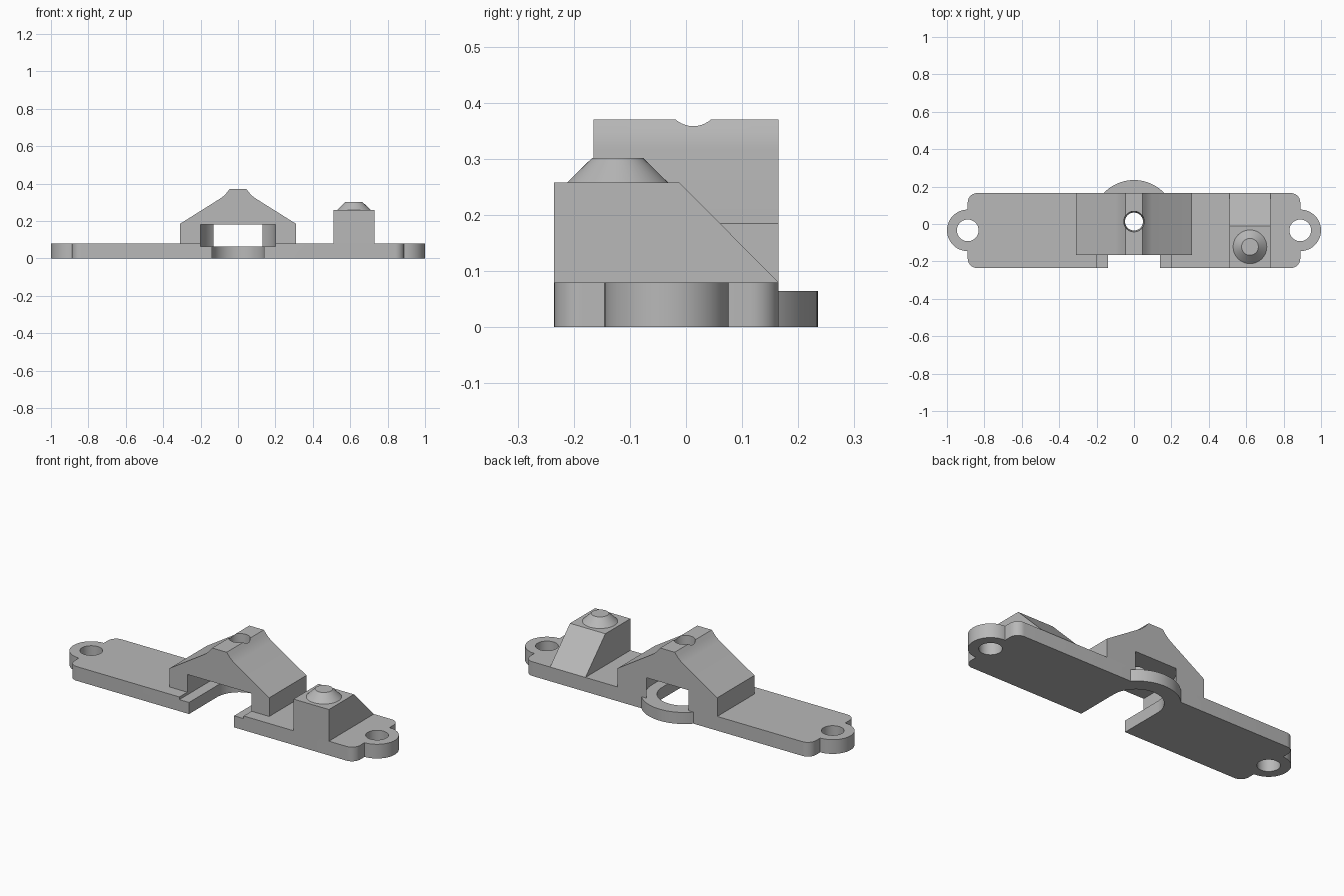
import bpy
import bmesh
from math import cos, sin, pi, radians
from mathutils import Vector

cube = bpy.data.objects.get("Cube")
if cube:
    bpy.data.objects.remove(cube, do_unlink=True)

grey = bpy.data.materials.new("plain grey")
grey.use_nodes = True
colour = (0.48, 0.48, 0.48, 1)
grey.diffuse_color = colour
grey.node_tree.nodes["Principled BSDF"].inputs["Base Color"].default_value = colour

# Shared dimensions
BACK, FRONT = 0.165, -0.235
PLATE_TOP, FLOOR = 0.08, 0.065
CENTRE_Y = 0.013
EAR_X, EAR_Y = 0.889, -0.034


def arc(cx, cy, r, start, end, steps):
    angles = [radians(start + (end - start) * i / steps) for i in range(steps + 1)]
    return [(cx + r * cos(a), cy + r * sin(a)) for a in angles]


def prism(name, outline, lo, hi, axis="Z"):
    """Extrude a 2D outline along one axis."""
    place = {"X": lambda p, d: (d, p[0], p[1]),
             "Y": lambda p, d: (p[0], d, p[1]),
             "Z": lambda p, d: (p[0], p[1], d)}[axis]
    bm = bmesh.new()
    face = bm.faces.new([bm.verts.new(place(p, lo)) for p in outline])
    ext = bmesh.ops.extrude_face_region(bm, geom=[face])
    shift = Vector(place((0, 0), hi - lo))
    bmesh.ops.translate(bm, vec=shift,
                        verts=[g for g in ext["geom"] if isinstance(g, bmesh.types.BMVert)])
    return finish(name, bm)


def cone(name, x, y, lo, hi, r_low, r_high, segments=48):
    bm = bmesh.new()
    bmesh.ops.create_cone(bm, cap_ends=True, segments=segments,
                          radius1=r_low, radius2=r_high, depth=hi - lo)
    bmesh.ops.translate(bm, verts=bm.verts, vec=(x, y, (lo + hi) / 2))
    return finish(name, bm)


def finish(name, bm):
    bmesh.ops.recalc_face_normals(bm, faces=bm.faces)
    mesh = bpy.data.meshes.new(name)
    bm.to_mesh(mesh)
    bm.free()
    mesh.materials.append(grey)
    obj = bpy.data.objects.new(name, mesh)
    bpy.context.collection.objects.link(obj)
    return obj


def combine(target, tool, operation):
    """Apply a boolean and discard the tool."""
    bpy.ops.object.select_all(action="DESELECT")
    bpy.context.view_layer.objects.active = target
    target.select_set(True)
    mod = target.modifiers.new("boolean", "BOOLEAN")
    mod.operation, mod.solver, mod.object = operation, "EXACT", tool
    bpy.ops.object.modifier_apply(modifier=mod.name)
    bpy.data.objects.remove(tool, do_unlink=True)


def u_shape(r):
    """Round at the back, open towards the front."""
    return arc(0, CENTRE_Y, r, 0, 180, 48) + [(-r, -0.4), (r, -0.4)]


# Base plate with rounded corners
R = 0.05
x, y0, y1 = EAR_X - R, FRONT + R, BACK - R
plate = (arc(x, y1, R, 0, 90, 10) + arc(-x, y1, R, 90, 180, 10)
         + arc(-x, y0, R, 180, 270, 10) + arc(x, y0, R, 270, 360, 10))
base = prism("base_plate", plate, 0, PLATE_TOP)

# Ears with screw holes, and the rim bulging out at the back
for side in (-1, 1):
    combine(base, cone("ear", side * EAR_X, EAR_Y, 0, PLATE_TOP, 0.111, 0.111), "UNION")
    combine(base, cone("screw_hole", side * EAR_X, EAR_Y, -0.1, 0.2, 0.058, 0.058),
            "DIFFERENCE")
combine(base, cone("rim", 0, CENTRE_Y, 0, FLOOR, 0.222, 0.222, 96), "UNION")

# Slot through the plate and the wider pocket above it
combine(base, prism("slot", u_shape(0.14), -0.1, 0.2), "DIFFERENCE")
combine(base, prism("pocket", u_shape(0.2), FLOOR, 0.18), "DIFFERENCE")

# Bridge over the pocket, with a hole down through its ridge
half = [(0.31, PLATE_TOP), (0.31, 0.185), (0.095, 0.32), (0.078, 0.333),
        (0.062, 0.349), (0.045, 0.37)]
bridge = prism("bridge", half + [(-px, pz) for px, pz in reversed(half)],
               -0.165, BACK, "Y")
combine(bridge, prism("pocket", u_shape(0.2), FLOOR, 0.18), "DIFFERENCE")
combine(bridge, cone("ridge_hole", 0, CENTRE_Y, 0.1, 0.4, 0.045, 0.056), "DIFFERENCE")

# Post with a sloped back and a tapered tip
post = prism("post", [(FRONT, PLATE_TOP), (BACK, PLATE_TOP), (-0.012, 0.258),
                      (FRONT, 0.258)], 0.51, 0.73, "X")
tip = cone("post_tip", 0.62, -0.122, 0.258, 0.302, 0.09, 0.045)

# Smooth curved walls, crisp edges
bpy.ops.object.select_all(action="DESELECT")
for obj in (base, bridge, post, tip):
    obj.select_set(True)
bpy.context.view_layer.objects.active = base
bpy.ops.object.shade_smooth_by_angle(angle=radians(20))
